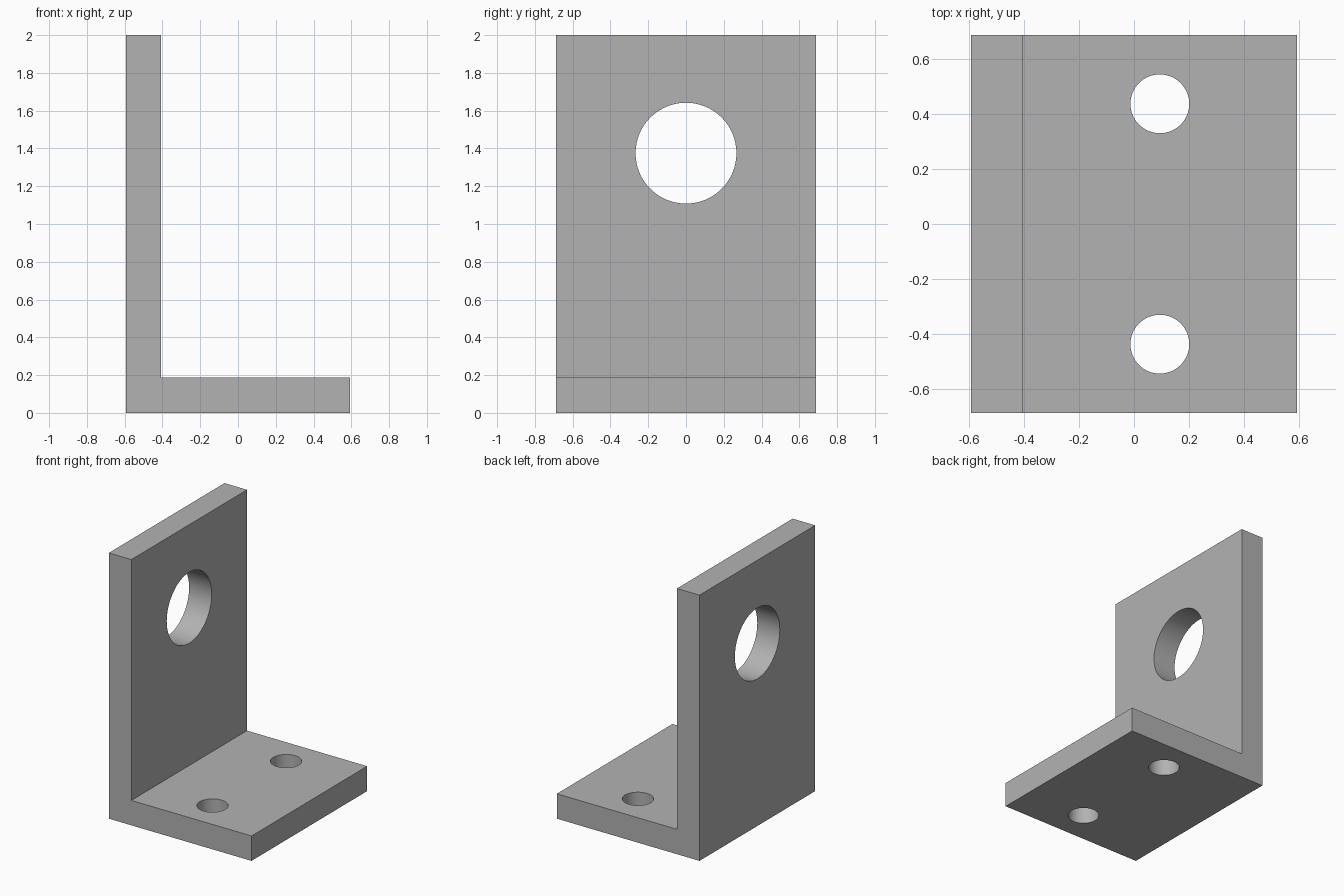
import bpy
import bmesh
import math

cube = bpy.data.objects.get("Cube")
if cube:
    bpy.data.objects.remove(cube, do_unlink=True)

HALF_X, HALF_Y, HEIGHT, THICK = 0.594, 0.6875, 2.0, 0.1875

grey = bpy.data.materials.new("plain_grey")
grey.use_nodes = True
colour = (0.448, 0.448, 0.448, 1)
grey.diffuse_color = colour
grey.node_tree.nodes["Principled BSDF"].inputs["Base Color"].default_value = colour

# L-shaped bracket: profile in XZ, extruded along Y
inner = THICK - HALF_X
profile = [(-HALF_X, 0), (HALF_X, 0), (HALF_X, THICK),
           (inner, THICK), (inner, HEIGHT), (-HALF_X, HEIGHT)]
bm = bmesh.new()
face = bm.faces.new([bm.verts.new((x, -HALF_Y, z)) for x, z in profile])
extruded = bmesh.ops.extrude_face_region(bm, geom=[face])["geom"]
bmesh.ops.translate(bm, vec=(0, 2 * HALF_Y, 0),
                    verts=[v for v in extruded if isinstance(v, bmesh.types.BMVert)])
bmesh.ops.recalc_face_normals(bm, faces=bm.faces)
mesh = bpy.data.meshes.new("angle_bracket")
bm.to_mesh(mesh)
bm.free()
mesh.materials.append(grey)
bracket = bpy.data.objects.new("angle_bracket", mesh)
bpy.context.collection.objects.link(bracket)


def drill(name, radius, location, rotation=(0, 0, 0)):
    """Cut a round through-hole in the bracket."""
    bpy.ops.mesh.primitive_cylinder_add(vertices=64, radius=radius, depth=3 * THICK,
                                        location=location, rotation=rotation)
    cutter = bpy.context.object
    cutter.name = name
    cutter.data.materials.append(grey)
    bpy.context.view_layer.objects.active = bracket
    mod = bracket.modifiers.new(name, 'BOOLEAN')
    mod.operation = 'DIFFERENCE'
    mod.solver = 'EXACT'
    mod.object = cutter
    bpy.ops.object.modifier_apply(modifier=name)
    bpy.data.objects.remove(cutter, do_unlink=True)


# Large hole in the upright plate, two bolt holes in the base plate
drill("upright_hole", 0.267, (-HALF_X + THICK / 2, 0, 1.375), (0, math.pi / 2, 0))
for side in (-1, 1):
    drill("bolt_hole", 0.107, (0.094, side * 0.4375, THICK / 2))

# Smooth hole walls, sharp plate edges
bpy.ops.object.select_all(action='DESELECT')
bracket.select_set(True)
bpy.context.view_layer.objects.active = bracket
bpy.ops.object.shade_smooth_by_angle(angle=math.radians(30))
